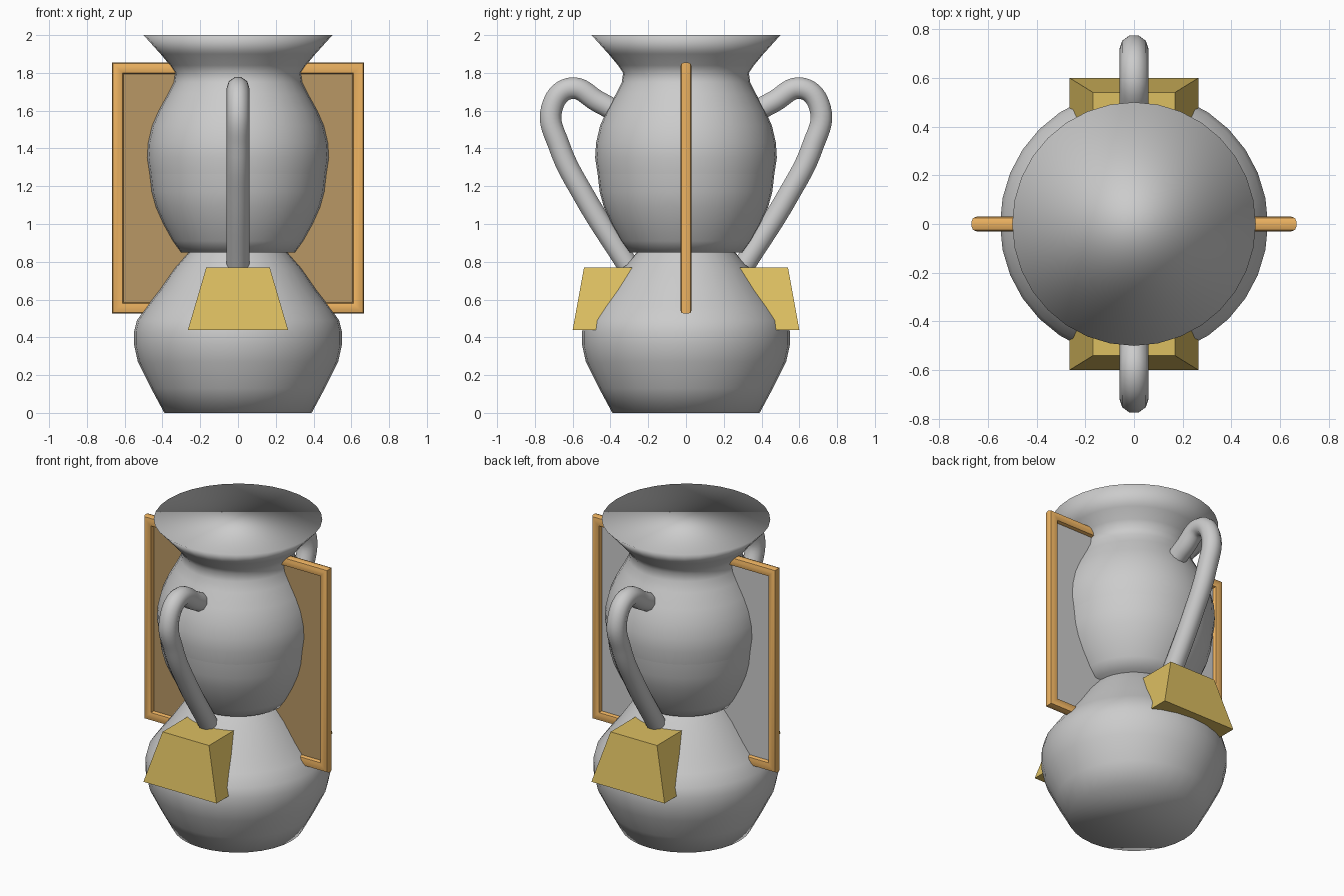
import bpy, bmesh, math

if "Cube" in bpy.data.objects:
    bpy.data.objects.remove(bpy.data.objects["Cube"])


def material(name, rgb):
    m = bpy.data.materials.new(name)
    m.diffuse_color = (*rgb, 1)
    m.use_nodes = True
    m.node_tree.nodes["Principled BSDF"].inputs["Base Color"].default_value = m.diffuse_color
    return m


orange = material("orange_frame", (0.85, 0.45, 0.12))
gold = material("gold_block", (0.72, 0.52, 0.12))
tan = material("tan_panel", (0.48, 0.31, 0.13))


def make(name, verts, faces, mat=None, smooth=False):
    me = bpy.data.meshes.new(name)
    me.from_pydata(verts, [], faces)
    me.update()
    ob = bpy.data.objects.new(name, me)
    bpy.context.collection.objects.link(ob)
    if mat:
        me.materials.append(mat)
    me.polygons.foreach_set("use_smooth", [smooth] * len(me.polygons))
    return ob


def fix_normals(ob):
    bm = bmesh.new()
    bm.from_mesh(ob.data)
    bmesh.ops.recalc_face_normals(bm, faces=bm.faces)
    bm.to_mesh(ob.data)
    bm.free()


def lathe(name, profile, cap_bottom=False, cap_top=False, n=32):
    verts = [(r * math.cos(2 * math.pi * i / n), r * math.sin(2 * math.pi * i / n), z)
             for r, z in profile for i in range(n)]
    faces = [(k * n + i, k * n + (i + 1) % n, (k + 1) * n + (i + 1) % n, (k + 1) * n + i)
             for k in range(len(profile) - 1) for i in range(n)]
    if cap_bottom:
        faces.append(tuple(reversed(range(n))))
    if cap_top:
        faces.append(tuple(range((len(profile) - 1) * n, len(profile) * n)))
    return make(name, verts, faces, smooth=True)


# Vase body in three turned sections; the mouth is a flat, smooth-shaded cap
lathe("vase_base", [(0.39, 0), (0.46, 0.13), (0.53, 0.27), (0.55, 0.36), (0.55, 0.43),
                    (0.535, 0.49), (0.485, 0.56), (0.415, 0.65), (0.335, 0.765), (0.26, 0.85)],
      cap_bottom=True)
lathe("vase_belly", [(0.30, 0.848), (0.345, 0.91), (0.395, 1.0), (0.435, 1.09),
                     (0.457, 1.17), (0.468, 1.265)], cap_bottom=True)
lathe("vase_neck", [(0.468, 1.265), (0.481, 1.35), (0.476, 1.43), (0.455, 1.52), (0.42, 1.60),
                    (0.37, 1.69), (0.34, 1.75), (0.333, 1.80), (0.36, 1.84), (0.41, 1.90), (0.5, 2.0)],
      cap_top=True)


# Loop handles, front and back
def handle(name, side):
    cu = bpy.data.curves.new(name, 'CURVE')
    cu.dimensions = '3D'
    cu.bevel_depth = 0.06
    cu.bevel_resolution = 3
    cu.resolution_u = 8
    cu.use_fill_caps = True
    path = [(0.36, 1.59), (0.46, 1.645), (0.615, 1.718), (0.711, 1.61),
            (0.67, 1.41), (0.54, 1.15), (0.31, 0.785)]
    sp = cu.splines.new('BEZIER')
    sp.bezier_points.add(len(path) - 1)
    for p, (y, z) in zip(sp.bezier_points, path):
        p.co = (0, side * y, z)
        p.handle_left_type = p.handle_right_type = 'AUTO'
    ob = bpy.data.objects.new(name, cu)
    bpy.context.collection.objects.link(ob)
    bpy.context.view_layer.objects.active = ob
    ob.select_set(True)
    bpy.ops.object.convert(target='MESH')
    bpy.ops.object.shade_smooth_by_angle(angle=math.radians(50))
    bpy.ops.object.select_all(action='DESELECT')


# Tapered blocks under the handles, sunk into the base
def block(name, side):
    v = [(sx * x, side * y, z)
         for x, y0, y1, z in ((0.265, 0.60, 0.40, 0.44), (0.168, 0.54, 0.22, 0.77))
         for sx, y in ((-1, y0), (1, y0), (1, y1), (-1, y1))]
    f = [(0, 1, 2, 3), (4, 5, 6, 7)] + [(i, (i + 1) % 4, 4 + (i + 1) % 4, 4 + i) for i in range(4)]
    fix_normals(make(name, v, f, gold))


for label, side in (("front", -1), ("back", 1)):
    handle(label + "_handle", side)
    block(label + "_block", side)

# Mitred rectangular frame with a rounded bar section, passing through the vase
hx, hz, cz, n = 0.637, 0.635, 1.19, 12
section = []
for i in range(n):
    a = 2 * math.pi * (i + 0.5) / n
    c, s = math.cos(a), math.sin(a)
    section.append((0.03 * math.copysign(min(1, abs(c) * 1.15), c),
                    0.03 * math.copysign(min(1, abs(s) * 1.15), s)))
verts = [(sx * (hx + d), y, cz + sz * (hz + d))
         for sx, sz in ((-1, -1), (1, -1), (1, 1), (-1, 1)) for d, y in section]
faces = [(k * n + i, k * n + (i + 1) % n, (k + 1) % 4 * n + (i + 1) % n, (k + 1) % 4 * n + i)
         for k in range(4) for i in range(n)]
fix_normals(make("frame", verts, faces, orange))
frame = bpy.data.objects["frame"]
bpy.context.view_layer.objects.active = frame
frame.select_set(True)
bpy.ops.object.shade_smooth_by_angle(angle=math.radians(50))

# Thin panel in the frame: tan at the front, grey at the back
for name, y, order, mat in (("panel_front", -0.004, (0, 1, 2, 3), tan),
                            ("panel_back", 0.004, (3, 2, 1, 0), None)):
    make(name, [(-hx, y, cz - hz), (hx, y, cz - hz), (hx, y, cz + hz), (-hx, y, cz + hz)],
         [order], mat)
